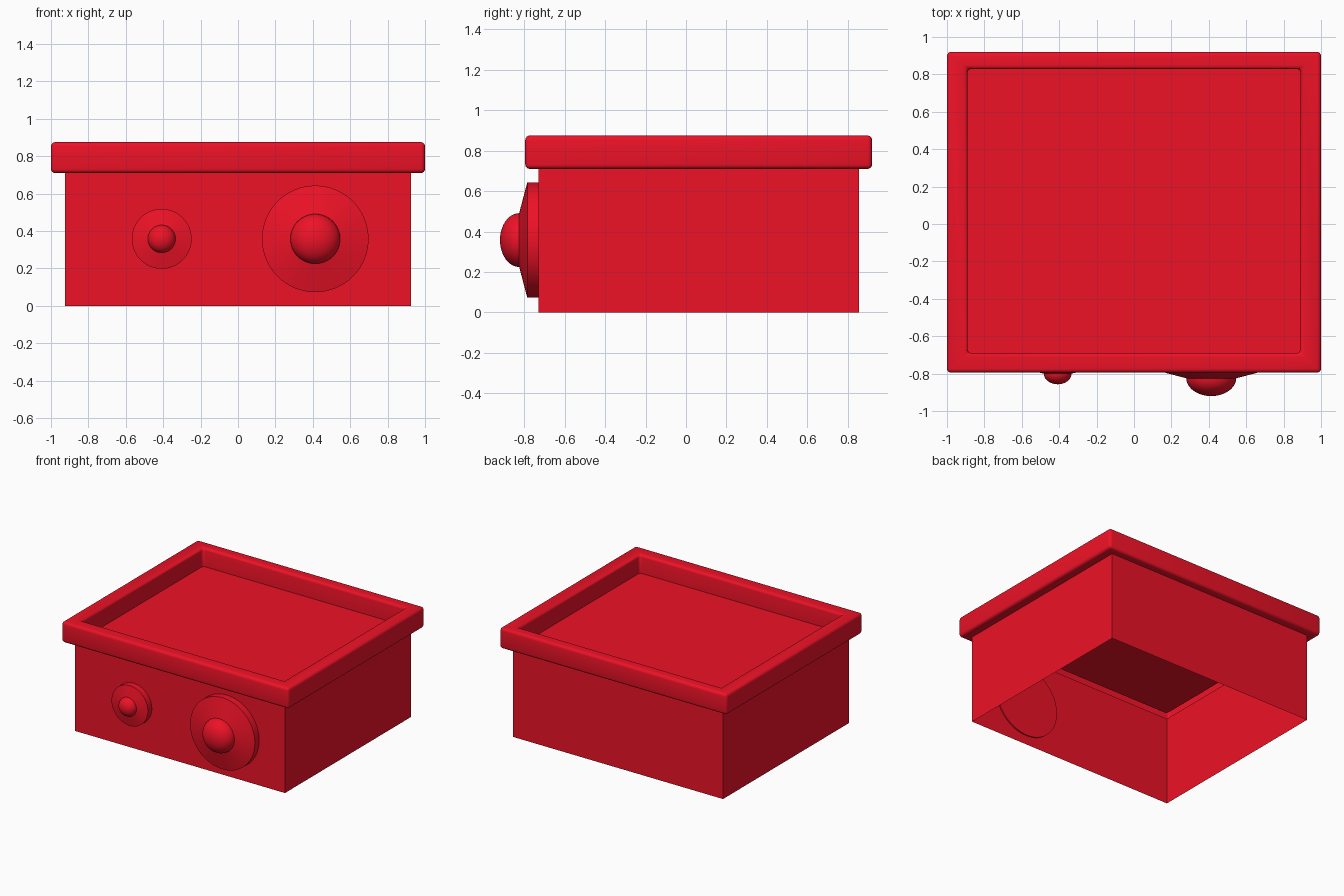
import bpy, bmesh, math

if "Cube" in bpy.data.objects:
    bpy.data.objects.remove(bpy.data.objects["Cube"])

red = bpy.data.materials.new("red")
red.diffuse_color = (0.85, 0.006, 0.02, 1)
red.use_nodes = True
red.node_tree.nodes["Principled BSDF"].inputs["Base Color"].default_value = red.diffuse_color


def finish(bm, name):
    mesh = bpy.data.meshes.new(name)
    bm.to_mesh(mesh)
    bm.free()
    obj = bpy.data.objects.new(name, mesh)
    bpy.context.collection.objects.link(obj)
    mesh.materials.append(red)
    bpy.ops.object.select_all(action='DESELECT')
    obj.select_set(True)
    bpy.context.view_layer.objects.active = obj
    bpy.ops.object.shade_smooth_by_angle(angle=math.radians(35))
    return obj


def rectangle(bm, hx, hy, cy, z):
    return [bm.verts.new((sx * hx, cy + sy * hy, z))
            for sx, sy in ((-1, -1), (1, -1), (1, 1), (-1, 1))]


# Open-bottomed box: walls, overhanging rim, shallow recessed floor
bm = bmesh.new()
sections = [(0.925, 0.7925, 0.0625, 0.0), (0.925, 0.7925, 0.0625, 0.71),
            (1.0, 0.8575, 0.0625, 0.71), (1.0, 0.8575, 0.0625, 0.875),
            (0.89, 0.76, 0.07, 0.875), (0.89, 0.76, 0.07, 0.725)]
rings = [rectangle(bm, *s) for s in sections]
for low, high in zip(rings, rings[1:]):
    for i in range(4):
        j = (i + 1) % 4
        bm.faces.new((low[i], low[j], high[j], high[i]))
bm.faces.new(rings[-1])

# Rounded rim edges and corners
rounded = []
for i in range(4):
    j = (i + 1) % 4
    pairs = [(r[i], r[j]) for r in rings[2:5]]
    pairs += [(rings[2][i], rings[3][i]), (rings[4][i], rings[5][i])]
    rounded += [bm.edges.get(p) for p in pairs]
bmesh.ops.bevel(bm, geom=rounded, offset=0.022, offset_type='OFFSET',
                segments=4, profile=0.5, affect='EDGES')
finish(bm, "box_with_rim")


# Round knob: disc with conical face and domed centre, turned about the y axis
def knob(name, x, z, back, edge, shoulder, tip, disc_r, dome_r, sides=64):
    profile = [(disc_r, back), (disc_r, edge)]
    for k in range(10):
        a = math.pi / 2 * k / 10
        profile.append((dome_r * math.cos(a),
                        shoulder + (tip - shoulder) * math.sin(a)))
    bm = bmesh.new()
    loops = [[bm.verts.new((x + r * math.cos(2 * math.pi * i / sides), y,
                            z + r * math.sin(2 * math.pi * i / sides)))
              for i in range(sides)] for r, y in profile]
    for a, b in zip(loops, loops[1:]):
        for i in range(sides):
            j = (i + 1) % sides
            bm.faces.new((a[i], a[j], b[j], b[i]))
    top = bm.verts.new((x, tip, z))
    for i in range(sides):
        bm.faces.new((loops[-1][i], loops[-1][(i + 1) % sides], top))
    bm.faces.new(loops[0])
    bmesh.ops.recalc_face_normals(bm, faces=bm.faces)
    return finish(bm, name)


knob("large_knob", 0.413, 0.358, -0.72, -0.785, -0.825, -0.92, 0.285, 0.133)
knob("small_knob", -0.408, 0.358, -0.73, -0.78, -0.80, -0.857, 0.16, 0.074)
